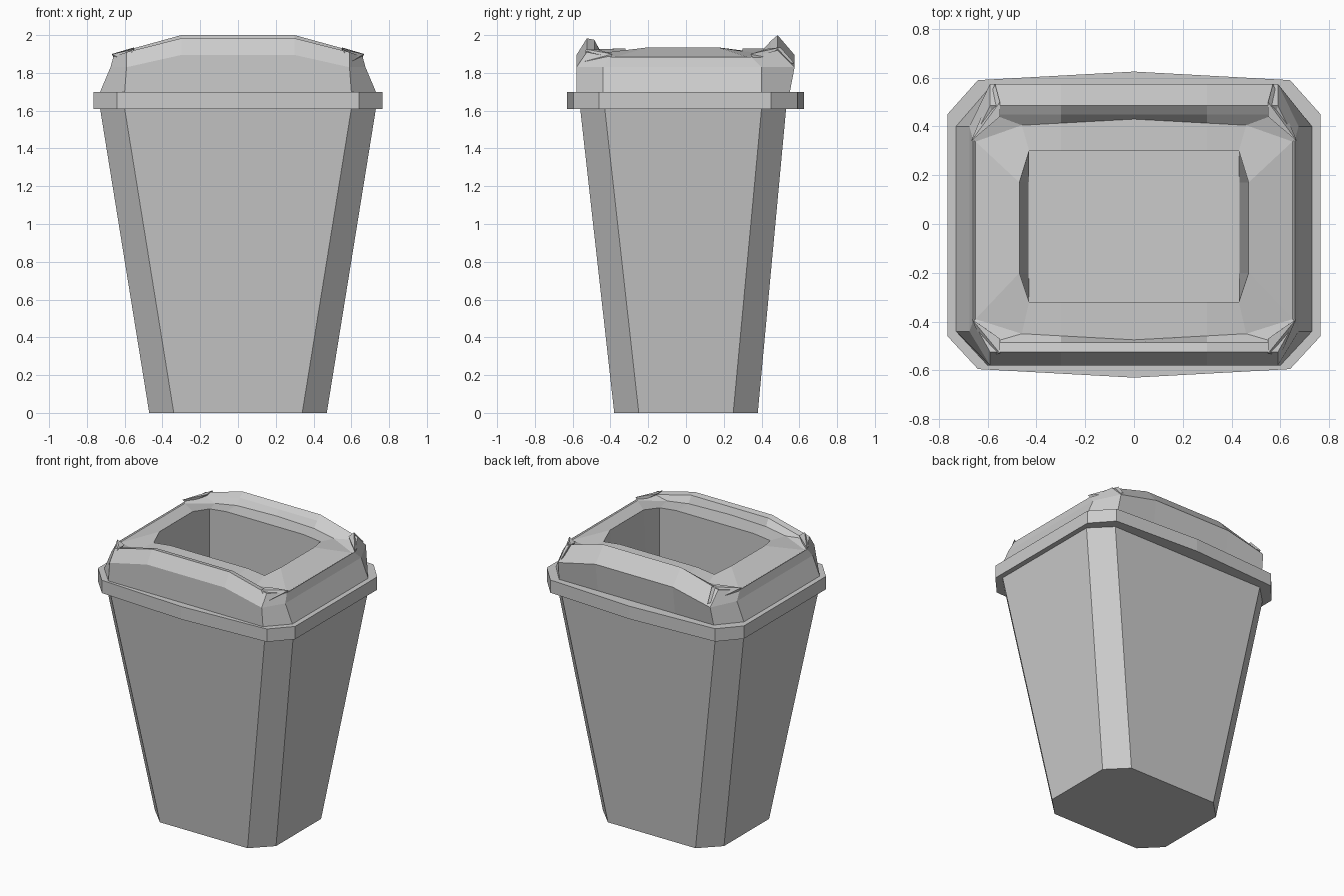
import bpy, bmesh
from math import radians

if "Cube" in bpy.data.objects:
    bpy.data.objects.remove(bpy.data.objects["Cube"])


def ring(xc, xs, yf, yb, ysf, ysb, front, back, zs, bulge=0.0, xm=0.3):
    """Chamfered-rectangle ring, counter-clockwise from above.
    front / back = (z in the middle, z at the corner); zs = z of the side points."""
    half = [(xm, yf - bulge * (1 - xm / xc), front[0]), (xc, yf, front[1]),
            (xs, ysf, zs), (xs, ysb, zs),
            (xc, yb, back[1]), (xm, yb + bulge * (1 - xm / xc), back[0])]
    mirrored = [(-x, y, z) for x, y, z in reversed(half)]
    return half + [(0, yb + bulge, back[0])] + mirrored + [(0, yf - bulge, front[0])]


def flat(xc, xs, yf, yb, ysf, ysb, z, bulge=0.0):
    return ring(xc, xs, yf, yb, ysf, ysb, (z, z), (z, z), z, bulge)


def finish(name, bm):
    bmesh.ops.dissolve_limit(bm, angle_limit=radians(0.5),
                             verts=bm.verts[:], edges=bm.edges[:])
    mesh = bpy.data.meshes.new(name)
    bm.to_mesh(mesh)
    bm.free()
    obj = bpy.data.objects.new(name, mesh)
    bpy.context.collection.objects.link(obj)
    return obj


def loft(name, rings, cap_start=False, cap_end=False):
    bm = bmesh.new()
    loops = [[bm.verts.new(p) for p in r] for r in rings]
    n = len(loops[0])
    for a, b in zip(loops, loops[1:]):
        for i in range(n):
            j = (i + 1) % n
            bm.faces.new((a[i], a[j], b[j], b[i]))
    if cap_start:
        bm.faces.new(loops[0][::-1])
    if cap_end:
        bm.faces.new(loops[-1])
    return finish(name, bm)


# Tapered body with chamfered corners
body_top = flat(0.60, 0.73, -0.56, 0.53, -0.43, 0.40, 1.61)
loft("bin_body", [flat(0.34, 0.47, -0.38, 0.38, -0.25, 0.25, 0), body_top],
     cap_start=True)

# Collar with slightly bowed front and back
lid_base = flat(0.60, 0.73, -0.58, 0.55, -0.44, 0.40, 1.70)
rim = (0.64, 0.765, -0.595, 0.59, -0.46, 0.45)
loft("rim", [body_top, flat(*rim, 1.61, 0.035), flat(*rim, 1.70, 0.035), lid_base])

# Lid: walls, arched front and back ridges, top, opening and well
FLOOR = 1.2
loft("lid", [
    lid_base,
    ring(0.59, 0.675, -0.58, 0.575, -0.44, 0.40, (1.895, 1.83), (1.895, 1.83), 1.83),
    ring(0.59, 0.66, -0.525, 0.485, -0.40, 0.345, (1.983, 1.91), (2.0, 1.92), 1.885),
    ring(0.58, 0.657, -0.485, 0.45, -0.395, 0.342, (1.975, 1.905), (1.97, 1.91), 1.885),
    ring(0.46, 0.65, -0.45, 0.405, -0.39, 0.338, (1.925, 1.905), (1.93, 1.905), 1.88,
         bulge=0.025),
    ring(0.43, 0.47, -0.32, 0.30, -0.20, 0.17, (1.93, 1.915), (1.93, 1.915), 1.935),
    ring(0.43, 0.432, -0.32, 0.30, -0.20, 0.17, (FLOOR,) * 2, (FLOOR,) * 2, FLOOR),
], cap_end=True)

# Small hooked tips at both ends of each ridge
tips = {
    "front_ridge_tip": [(0.55, -0.53, 1.925), (0.55, -0.47, 1.925), (0.665, -0.39, 1.90),
                        (0.65, -0.40, 1.86), (0.60, -0.54, 1.86)],
    "back_ridge_tip": [(0.55, 0.50, 1.935), (0.55, 0.44, 1.93), (0.668, 0.34, 1.90),
                       (0.65, 0.37, 1.86), (0.57, 0.575, 1.85)],
}
for name, pts in tips.items():
    for side, s in (("right", 1), ("left", -1)):
        bm = bmesh.new()
        for x, y, z in pts:
            bm.verts.new((s * x, y, z))
        bmesh.ops.convex_hull(bm, input=bm.verts[:])
        bmesh.ops.recalc_face_normals(bm, faces=bm.faces[:])
        finish(f"{name}_{side}", bm)
